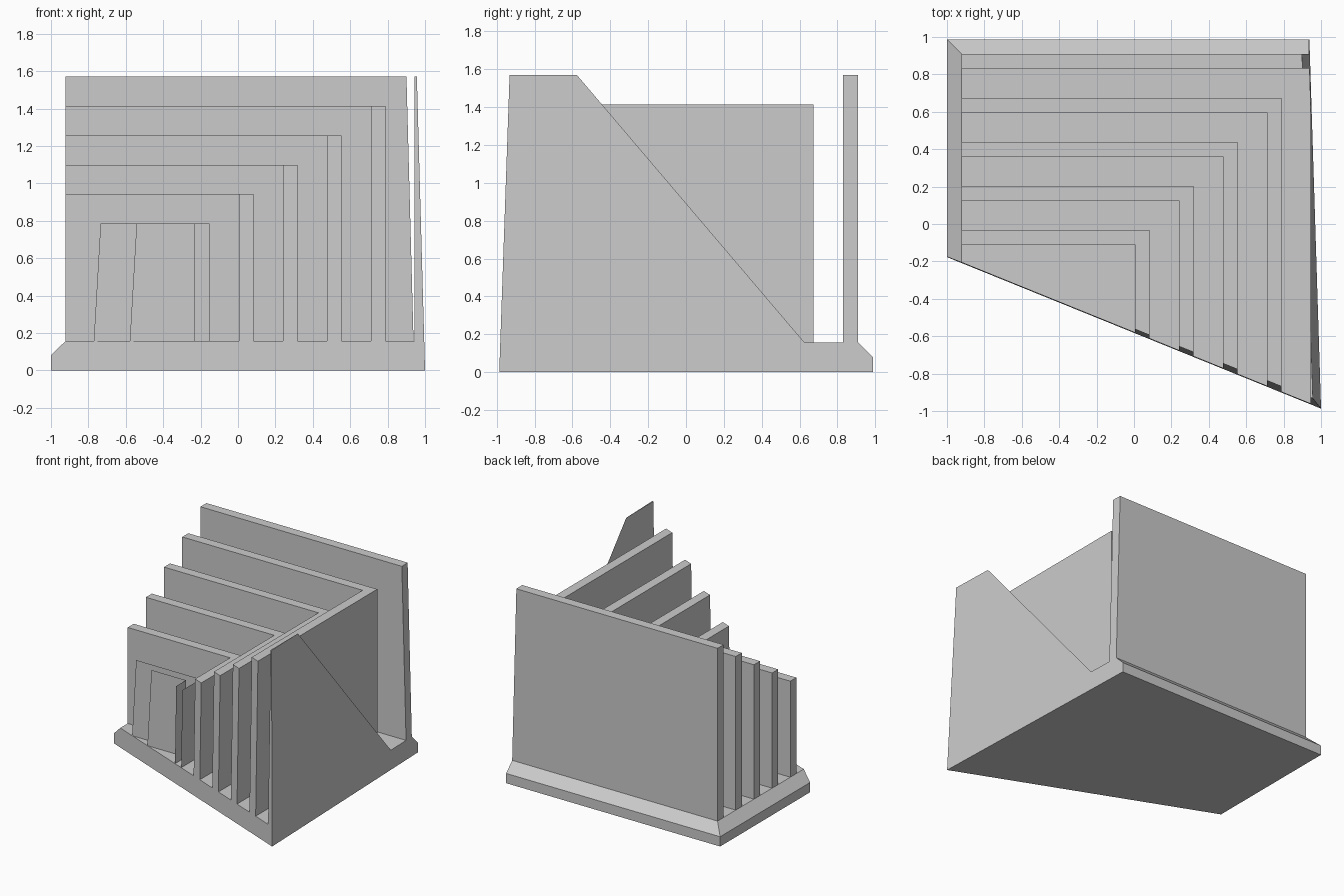
import bpy
import bmesh
from mathutils import Vector

old = bpy.data.objects.get("Cube")
if old:
    bpy.data.objects.remove(old, do_unlink=True)

# Single flat colour
grey = bpy.data.materials.new("light grey")
grey.use_nodes = True
colour = (0.6, 0.6, 0.6, 1.0)
grey.diffuse_color = colour
grey.node_tree.nodes["Principled BSDF"].inputs["Base Color"].default_value = colour

# Slightly leaning planes that trim the front and right sides: point, outward normal
TRIMS = [
    (Vector((1, -0.987, 0)), Vector((-0.405, -1, 0.0235))),
    (Vector((1, -0.987, 0)), Vector((1, 0.0315, 0.0268))),
]
FLOOR = 0.157      # top of the base
LEFT = -0.922      # left end of the ribs
BACK = 0.909       # back of the tallest rib
RIGHT = 1.023      # right side of the tallest rib, before trimming
STEP, THICK = 0.235, 0.078


def loft(name, rings):
    """Join matching closed rings into a solid, then trim it with the planes."""
    bm = bmesh.new()
    loops = [[bm.verts.new(p) for p in ring] for ring in rings]
    n = len(loops[0])
    bm.faces.new(loops[0])
    bm.faces.new(loops[-1])
    for low, high in zip(loops, loops[1:]):
        for i in range(n):
            j = (i + 1) % n
            bm.faces.new((low[i], low[j], high[j], high[i]))
    for point, normal in TRIMS:
        cut = bmesh.ops.bisect_plane(
            bm, geom=bm.verts[:] + bm.edges[:] + bm.faces[:], dist=1e-6,
            plane_co=point, plane_no=normal.normalized(), clear_outer=True)
        edges = [e for e in cut["geom_cut"]
                 if isinstance(e, bmesh.types.BMEdge) and e.is_boundary]
        if edges:
            bmesh.ops.edgenet_fill(bm, edges=edges)
    bmesh.ops.recalc_face_normals(bm, faces=bm.faces[:])
    mesh = bpy.data.meshes.new(name)
    bm.to_mesh(mesh)
    bm.free()
    mesh.materials.append(grey)
    obj = bpy.data.objects.new(name, mesh)
    bpy.context.collection.objects.link(obj)
    return obj


# Base slab with a chamfer along the back and left
def slab_ring(left, back, z):
    return [(left, -1.3, z), (1.2, -1.3, z), (1.2, back, z), (left, back, z)]


loft("base", [slab_ring(-1, 0.987, 0), slab_ring(-1, 0.987, 0.08),
              slab_ring(LEFT, BACK, FLOOR)])

# Nested L-shaped ribs, stepping down towards the front left
for k in range(6):
    x, y, top = RIGHT - STEP * k, BACK - STEP * k, 1.57 - FLOOR * k
    outline = [(LEFT, y), (x, y), (x, -1.3), (x - THICK, -1.3),
               (x - THICK, y - THICK), (LEFT, y - THICK)]
    loft(f"rib_{k + 1}", [[(px, py, z) for px, py in outline] for z in (FLOOR, top)])
